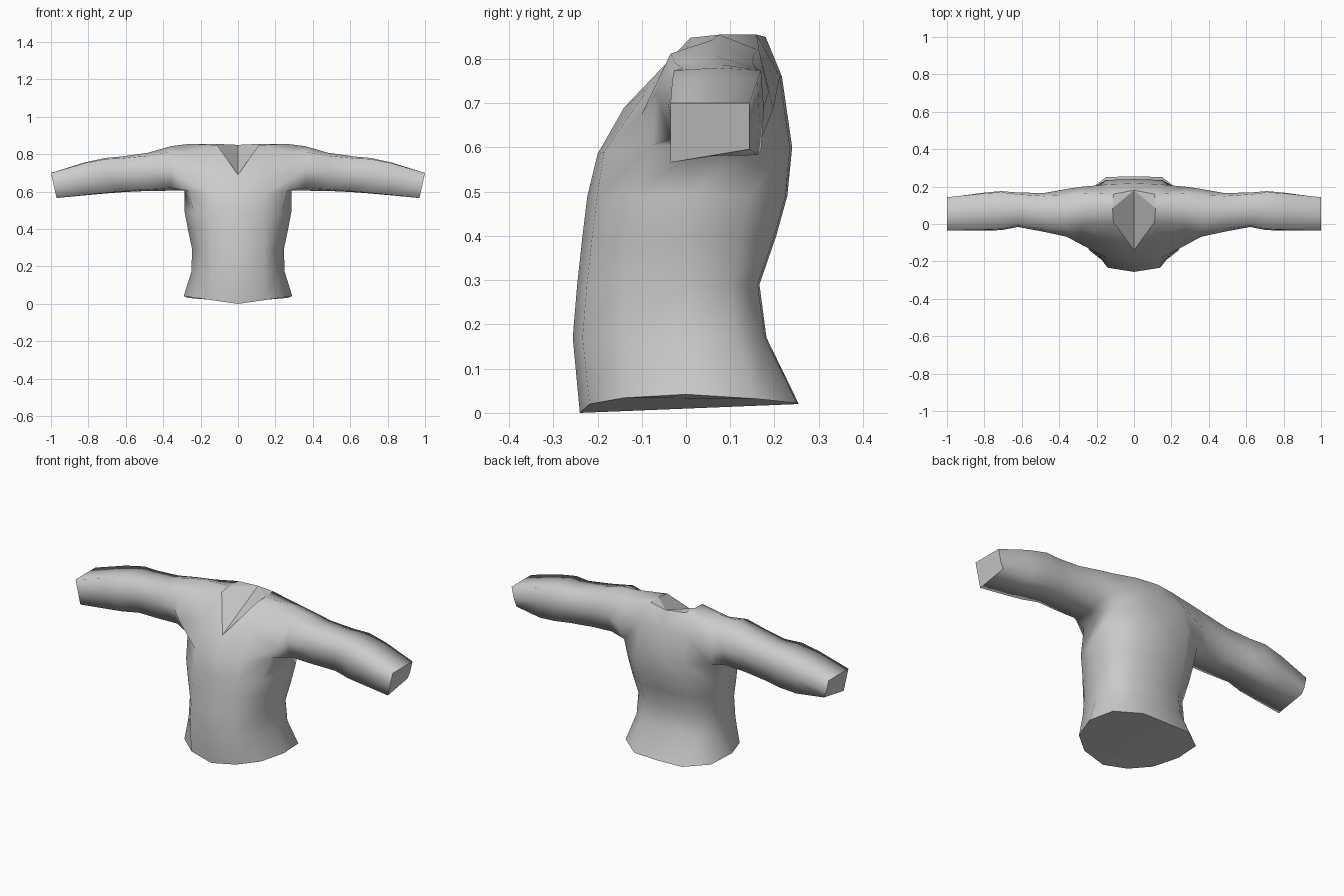
import bpy
import bmesh
from mathutils import Matrix

cube = bpy.data.objects.get("Cube")
if cube:
    bpy.data.objects.remove(cube, do_unlink=True)

cloth = bpy.data.materials.new("grey_cloth")
cloth.use_nodes = True
grey = (0.6, 0.6, 0.6, 1.0)
cloth.diffuse_color = grey
cloth.node_tree.nodes["Principled BSDF"].inputs["Base Color"].default_value = grey

bm = bmesh.new()


def verts(points):
    return [bm.verts.new(p) for p in points]


def face(vs, smooth=True):
    bm.faces.new(vs).smooth = smooth


def bridge(a, b, closed=False):
    n = len(a)
    for i in range(n if closed else n - 1):
        j = (i + 1) % n
        face((a[i], a[j], b[j], b[i]))


def torso_ring(z, front, back, w, lift=(0,) * 7):
    """Half ring of the body, from centre front round to centre back."""
    plan = [(0, front), (0.14, front + 0.022), (0.83 * w, front * 0.58),
            (w, 0.0), (0.93 * w, back * 0.62), (0.15, back - 0.004), (0, back)]
    return verts([(x, y, z + d) for (x, y), d in zip(plan, lift)])


# Body from the hem to just under the arms
rings = [
    torso_ring(0, -0.24, 0.255, 0.29, (0, 0.02, 0.034, 0.042, 0.032, 0.022, 0.02)),
    torso_ring(0.17, -0.256, 0.182, 0.25),
    torso_ring(0.29, -0.246, 0.166, 0.245),
    torso_ring(0.40, -0.234, 0.204, 0.268),
    torso_ring(0.49, -0.223, 0.229, 0.285),
]
chest = verts([(0, -0.20, 0.585), (0.14, -0.185, 0.59), (0.265, -0.075, 0.605),
               (0.285, 0.05, 0.605), (0.275, 0.165, 0.605), (0.15, 0.235, 0.60),
               (0, 0.24, 0.60)])
rings.append(chest)
for lower, upper in zip(rings, rings[1:]):
    bridge(lower, upper)
face(rings[0], smooth=False)

# Upper chest, shoulder and back
v_point, nape, back_mid = verts([(0, -0.14, 0.69), (0, 0.18, 0.85), (0, 0.217, 0.76)])
up_front, neck_f, neck_m, neck_b, up_back = verts([
    (0.15, -0.085, 0.735), (0.11, 0.01, 0.848), (0.115, 0.085, 0.855),
    (0.11, 0.16, 0.855), (0.14, 0.212, 0.76)])
shoulder = verts([(0.30, -0.10, 0.675), (0.27, 0.0, 0.815), (0.265, 0.075, 0.855),
                  (0.27, 0.165, 0.82), (0.29, 0.198, 0.69)])
face((chest[0], chest[1], up_front, v_point))
face((v_point, up_front, neck_f))
face((neck_b, nape, back_mid, up_back))
face((up_back, back_mid, chest[6], chest[5]))
armhole = [chest[2], *shoulder, chest[4]]
bridge([chest[1], up_front, neck_f, neck_m, neck_b, up_back, chest[5]], armhole)

# Neckline valley
face((v_point, neck_f, neck_m, nape), smooth=False)
face((neck_m, neck_b, nape), smooth=False)


def sleeve_ring(x, front, back, bottom, top, soft, lean=0.0, tilt=0.0):
    """Eight points from bottom front over the top to bottom middle."""
    mid, half = (front + back) / 2, (bottom + top) / 2
    s = soft * (back - front)
    t = soft * (top - bottom)
    return verts([
        (x - lean, front + s, bottom + t / 2), (x - lean / 2, front, half),
        (x, front + s, top - t), (x, mid, top), (x, back - s, top - t),
        (x - lean / 2, back, half), (x - lean, back - s, bottom + t / 2 + tilt),
        (x - lean, mid, bottom + tilt / 2)])


# Sleeve out to the cuff
prev = armhole + [chest[3]]
for spec in [(0.36, -0.068, 0.187, 0.605, 0.843, 0.13),
             (0.48, -0.042, 0.166, 0.604, 0.808, 0.08),
             (0.62, -0.016, 0.168, 0.597, 0.788, 0.05),
             (0.71, -0.033, 0.176, 0.590, 0.780, 0.03),
             (0.82, -0.035, 0.166, 0.581, 0.756, 0.02, 0.01),
             (1.0, -0.035, 0.143, 0.566, 0.70, 0.0, 0.03, 0.03)]:
    ring = sleeve_ring(*spec)
    bridge(prev, ring, closed=True)
    prev = ring
face(prev, smooth=False)

# Mirror to the other side and weld the centre
bmesh.ops.mirror(bm, geom=bm.verts[:] + bm.edges[:] + bm.faces[:],
                 matrix=Matrix.Identity(4), merge_dist=0.0005, axis='X')
bmesh.ops.remove_doubles(bm, verts=bm.verts[:], dist=0.0005)
bmesh.ops.recalc_face_normals(bm, faces=bm.faces[:])

mesh = bpy.data.meshes.new("shirt")
bm.to_mesh(mesh)
bm.free()
mesh.materials.append(cloth)
shirt = bpy.data.objects.new("shirt", mesh)
bpy.context.collection.objects.link(shirt)
